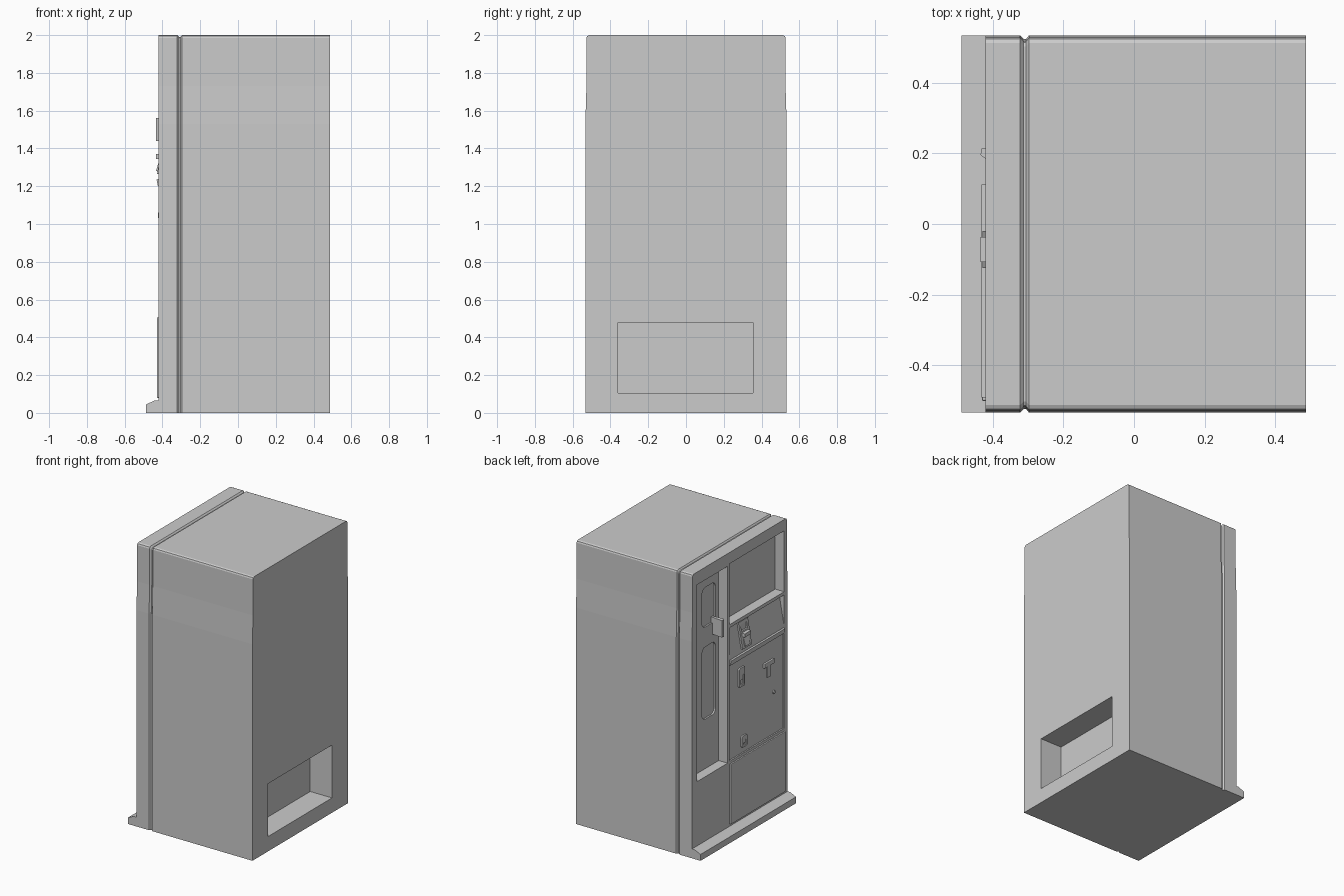
import bpy, bmesh, math

if "Cube" in bpy.data.objects:
    bpy.data.objects.remove(bpy.data.objects["Cube"])

FRONT = -0.42  # plane of the service face, looking toward -x


def finish(name, bm):
    bmesh.ops.recalc_face_normals(bm, faces=bm.faces)
    me = bpy.data.meshes.new(name)
    bm.to_mesh(me)
    bm.free()
    ob = bpy.data.objects.new(name, me)
    bpy.context.collection.objects.link(ob)
    return ob


def loft(name, rings):
    """Closed solid through a list of matching vertex rings."""
    bm = bmesh.new()
    vs = [[bm.verts.new(p) for p in r] for r in rings]
    n = len(vs[0])
    for a, b in zip(vs, vs[1:]):
        for i in range(n):
            j = (i + 1) % n
            bm.faces.new((a[i], a[j], b[j], b[i]))
    bm.faces.new(vs[0])
    bm.faces.new(vs[-1])
    return finish(name, bm)


def box(name, x, y, z):
    return loft(name, [[(a, y[0], z[0]), (a, y[1], z[0]), (a, y[1], z[1]), (a, y[0], z[1])] for a in x])


def profile(name, pts, y):
    """Extrude an xz profile along y."""
    return loft(name, [[(p[0], b, p[1]) for p in pts] for b in y])


def rounded(name, x, y, z, r, seg=5):
    """Rounded rectangle in yz, extruded along x."""
    pts = []
    for k, (cy, cz) in enumerate([(y[1] - r, z[1] - r), (y[0] + r, z[1] - r),
                                  (y[0] + r, z[0] + r), (y[1] - r, z[0] + r)]):
        for i in range(seg + 1):
            a = math.pi / 2 * (k + i / seg)
            pts.append((cy + r * math.cos(a), cz + r * math.sin(a)))
    return loft(name, [[(a, p[0], p[1]) for p in pts] for a in x])


def bevel(ob, w=0.004, seg=2):
    m = ob.modifiers.new("bevel", 'BEVEL')
    m.width, m.segments = w, seg
    return ob


def cut(ob, cutter):
    m = ob.modifiers.new("cut", 'BOOLEAN')
    m.operation, m.solver, m.object = 'DIFFERENCE', 'EXACT', cutter
    bpy.context.view_layer.objects.active = ob
    bpy.ops.object.modifier_apply(modifier=m.name)
    bpy.data.objects.remove(cutter)


# Cabinet: one section swept front to back, pinched at the door seam
def section(x, inset):
    half = [(0.533, 0), (0.533, 1.53), (0.527, 1.73), (0.527, 1.985), (0.523, 1.995), (0.512, 2.0)]
    ring = [(y - inset, z - (inset if z > 1.9 else 0)) for y, z in half]
    return [(x, y, z) for y, z in ring] + [(x, -y, z) for y, z in reversed(ring)]


cabinet = loft("cabinet", [section(x, i) for x, i in
                           [(FRONT, 0), (-0.322, 0), (-0.312, 0.01), (-0.305, 0.01), (-0.297, 0), (0.486, 0)]])

# Recesses: rear vent, delivery column, display, two bottle windows, service door
cut(cabinet, box("c", (0.316, 0.6), (-0.36, 0.355), (0.105, 0.478)))
cut(cabinet, box("c", (-0.6, -0.35), (0.135, 0.475), (0.52, 1.91)))
cut(cabinet, box("c", (-0.6, -0.35), (-0.496, 0.113), (1.49, 1.92)))
for z in ((0.87, 1.38), (1.52, 1.80)):
    cut(cabinet, rounded("c", (-0.4, -0.338), (0.17, 0.32), z, 0.035))
cut(cabinet, box("c", (-0.6, -0.41), (-0.496, 0.113), (0.525, 1.2)))

# Sloping selection panel, deepest at its top
cut(cabinet, profile("c", [(-0.5, 1.245), (FRONT, 1.245), (-0.38, 1.467), (-0.5, 1.467)], (-0.496, 0.113)))

# Kick plate and raised trim
profile("kick_plate", [(-0.487, 0), (-0.487, 0.045), (-0.44, 0.066), (-0.415, 0.066), (-0.415, 0)], (-0.533, 0.533))
bevel(box("lower_panel", (-0.43, -0.415), (-0.5, 0.112), (0.08, 0.505)))
profile("ledge", [(-0.415, 1.2), (-0.424, 1.2), (-0.431, 1.235), (-0.415, 1.24)], (-0.49, 0.112))

# Door handle standing on the delivery door
loft("door_handle", [[(-0.34, 0.19, z), (-0.42, 0.185, z), (-0.434, 0.195, z),
                      (-0.43, 0.215, z), (-0.34, 0.205, z)] for z in (1.44, 1.56)])


# Coin unit on the slope: framed plate, slot lip and chute
def slope(z):
    return FRONT + 0.04 * (z - 1.245) / 0.222


def on_slope(name, y, z, t):
    a, b = slope(z[0]), slope(z[1])
    return profile(name, [(a + 0.01, z[0]), (a - t, z[0]), (b - t, z[1]), (b + 0.01, z[1])], y)


coin_plate = on_slope("coin_plate", (-0.125, -0.02), (1.265, 1.445), 0.012)
cut(coin_plate, box("c", (-0.45, -0.397), (-0.105, -0.04), (1.38, 1.425)))
box("coin_slot_lip", (-0.434, -0.39), (-0.108, -0.037), (1.345, 1.37))
profile("coin_chute", [(-0.4, 1.275), (-0.434, 1.28), (-0.418, 1.335), (-0.39, 1.335)], (-0.1, -0.045))

# Coin return units on the service door
for name, y, z in (("coin_return", (-0.06, 0.005), (1.0, 1.135)), ("coin_cup", (-0.085, -0.025), (0.565, 0.645))):
    frame = rounded(name, (-0.421, -0.405), y, z, 0.012, 3)
    h = z[1] - z[0]
    cut(frame, box("c", (-0.5, -0.413), (y[0] + 0.015, y[1] - 0.015), (z[0] + 0.015, z[0] + 0.6 * h)))
    box(name + "_flap", (-0.418, -0.408), (y[0] + 0.018, y[1] - 0.018), (z[0] + 0.35 * h, z[0] + 0.62 * h))

# T handle and key lock
bevel(box("t_handle_bar", (-0.424, -0.405), (-0.385, -0.275), (1.03, 1.062)))
bevel(box("t_handle_stem", (-0.42, -0.405), (-0.348, -0.312), (0.95, 1.035)))
bpy.ops.mesh.primitive_cylinder_add(vertices=16, radius=0.012, depth=0.014,
                                    location=(-0.412, -0.39, 0.82), rotation=(0, math.pi / 2, 0))
bpy.context.object.name = "key_lock"
